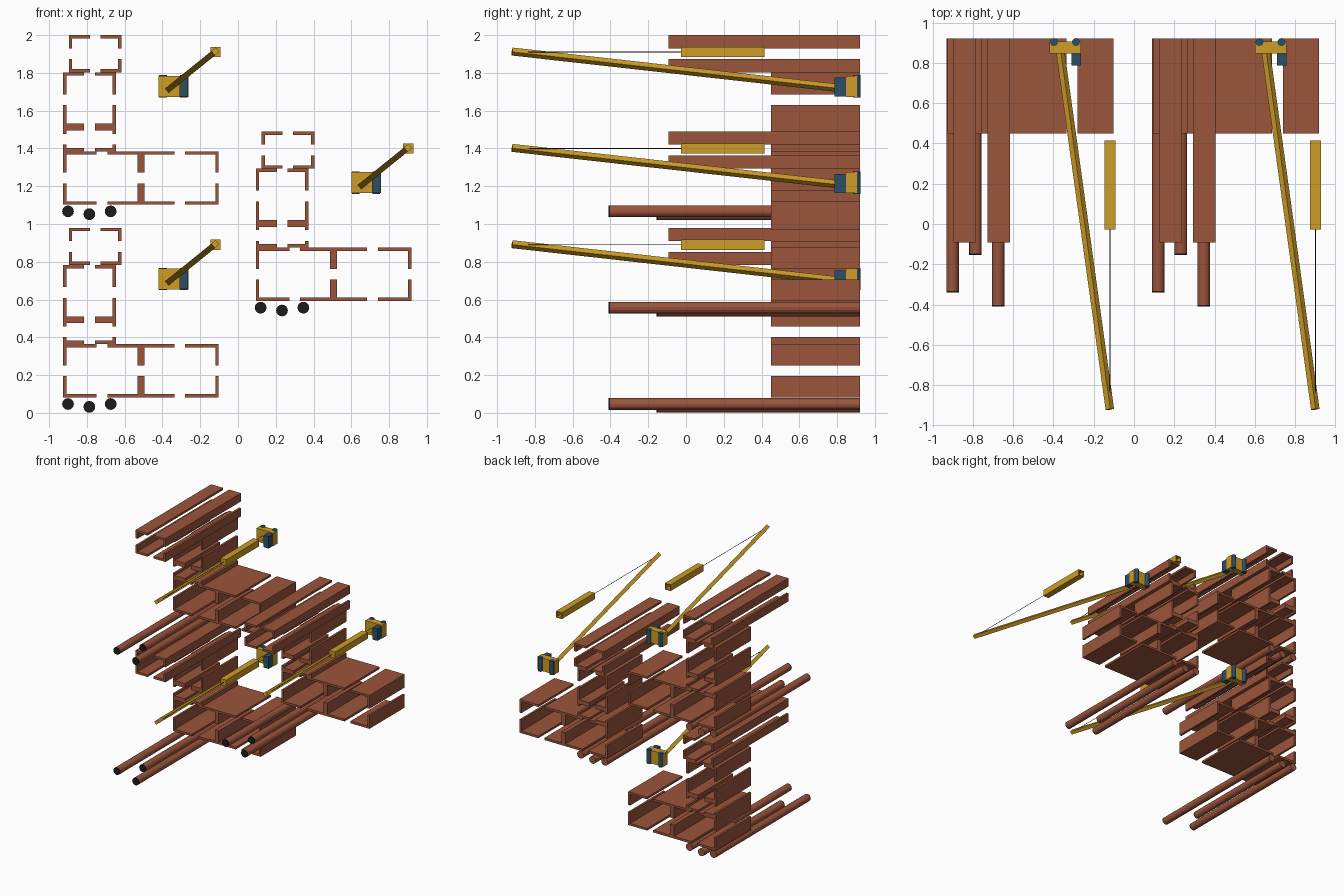
import bpy, bmesh, math
from mathutils import Vector, Matrix

if "Cube" in bpy.data.objects:
    bpy.data.objects.remove(bpy.data.objects["Cube"])


def material(name, rgb):
    m = bpy.data.materials.new(name)
    m.diffuse_color = (*rgb, 1)
    m.use_nodes = True
    m.node_tree.nodes["Principled BSDF"].inputs["Base Color"].default_value = m.diffuse_color
    return m


RED = material("rust_red", (0.33, 0.09, 0.045))
YELLOW = material("ochre", (0.62, 0.34, 0.02))
BLUE = material("steel_blue", (0.025, 0.08, 0.13))
BLACK = material("black", (0.012, 0.012, 0.012))
BACK, T = 0.92, 0.018


def finish(name, bm, mat):
    bmesh.ops.recalc_face_normals(bm, faces=bm.faces)
    me = bpy.data.meshes.new(name)
    bm.to_mesh(me)
    bm.free()
    me.materials.append(mat)
    ob = bpy.data.objects.new(name, me)
    bpy.context.collection.objects.link(ob)
    return ob


def add_box(bm, lo, hi):
    lo, hi = Vector(lo), Vector(hi)
    mx = Matrix.Translation((lo + hi) / 2) @ Matrix.Diagonal((*(hi - lo), 1))
    bmesh.ops.create_cube(bm, size=1, matrix=mx)


def box(name, lo, hi, mat):
    bm = bmesh.new()
    add_box(bm, lo, hi)
    return finish(name, bm, mat)


def rod(name, a, b, r, sides, mat):
    a, b = Vector(a), Vector(b)
    bm = bmesh.new()
    mx = Matrix.Translation((a + b) / 2) @ (b - a).to_track_quat('Z', 'Y').to_matrix().to_4x4()
    bmesh.ops.create_cone(bm, cap_ends=True, segments=sides, radius1=r, radius2=r,
                          depth=(b - a).length, matrix=mx)
    return finish(name, bm, mat)


# Four L-shaped corner channels, separated by slots, running along y
def room(name, x0, x1, z0, z1, front, gx=0.056, gz=0.057):
    bm = bmesh.new()
    ax, az = (x1 - x0 - gx) / 2, (z1 - z0 - gz) / 2
    for cx, sx in ((x0, 1), (x1, -1)):
        for cz, sz in ((z0, 1), (z1, -1)):
            prof = [(0, 0), (ax, 0), (ax, T), (T, T), (T, az), (0, az)]
            f = bm.faces.new([bm.verts.new((cx + sx * u, front, cz + sz * v)) for u, v in prof])
            ext = bmesh.ops.extrude_face_region(bm, geom=[f], use_keep_orig=True)
            bmesh.ops.translate(bm, vec=(0, BACK - front, 0),
                                verts=[v for v in ext["geom"] if isinstance(v, bmesh.types.BMVert)])
    return finish(name, bm, RED)


# Square boom rolled so that one side faces along its sideways lean
def boom(a, b, w):
    a, b = Vector(a), Vector(b)
    d = (b - a).normalized()
    s = Vector((d.z, 0, -d.x)).normalized()
    u = s.cross(d)
    rot = Matrix((s, u, d)).transposed().to_4x4()
    bm = bmesh.new()
    bmesh.ops.create_cube(bm, size=1, matrix=Matrix.Translation((a + b) / 2) @ rot
                          @ Matrix.Diagonal((w, w, (b - a).length, 1)))
    return finish("boom", bm, YELLOW)


def build_unit():
    parts = []
    # Stacked channel structure
    parts.append(room("base_left_frame", -0.926, -0.514, 0.082, 0.365, 0.45))
    parts.append(room("base_right_frame", -0.514, -0.102, 0.082, 0.365, 0.45))
    parts.append(room("lower_frame", -0.926, -0.646, 0.365, 0.493, 0.45))
    parts.append(room("middle_frame", -0.926, -0.646, 0.493, 0.783, 0.45))
    parts.append(room("top_frame", -0.896, -0.616, 0.783, 0.98, -0.092))
    # Tubes with black muzzles
    for x, y, z in ((-0.9, -0.34, 0.047), (-0.787, -0.155, 0.032), (-0.674, -0.41, 0.047)):
        parts.append(rod("tube", (x, y + 0.008, z), (x, BACK, z), 0.031, 16, RED))
        parts.append(rod("tube_end", (x, y, z), (x, y + 0.008, z), 0.031, 16, BLACK))
    # Crane body, motor and rear posts
    parts.append(box("crane_body", (-0.42, 0.846, 0.653), (-0.262, 0.905, 0.764), YELLOW))
    parts.append(box("crane_motor", (-0.31, 0.787, 0.655), (-0.264, 0.846, 0.755), BLUE))
    for x in (-0.397, -0.288):
        parts.append(rod("crane_post", (x, 0.903, 0.65), (x, 0.903, 0.768), 0.02, 12, BLUE))
    parts.append(boom((-0.365, 0.85, 0.695), (-0.12, -0.92, 0.893), 0.03))
    # Cable and the hollow box it holds
    parts.append(rod("cable", (-0.119, -0.915, 0.89), (-0.119, -0.02, 0.89), 0.002, 6, BLACK))
    bm = bmesh.new()
    x0, x1, z0, z1, y0, y1, t = -0.146, -0.092, 0.863, 0.917, -0.027, 0.415, 0.007
    add_box(bm, (x0, y0, z0), (x1, y1, z0 + t))
    add_box(bm, (x0, y0, z1 - t), (x1, y1, z1))
    add_box(bm, (x0, y0, z0 + t), (x0 + t, y1, z1 - t))
    add_box(bm, (x1 - t, y0, z0 + t), (x1, y1, z1 - t))
    add_box(bm, (x0 + t, y0, z0 + t), (x1 - t, y0 + t, z1 - t))
    parts.append(finish("hanging_box", bm, YELLOW))
    return parts


# Three identical units, stepped up and across
unit = build_unit()
for dx, dz in ((1.02, 0.51), (0, 1.02)):
    for ob in unit:
        c = ob.copy()
        c.location = (dx, 0, dz)
        bpy.context.collection.objects.link(c)
